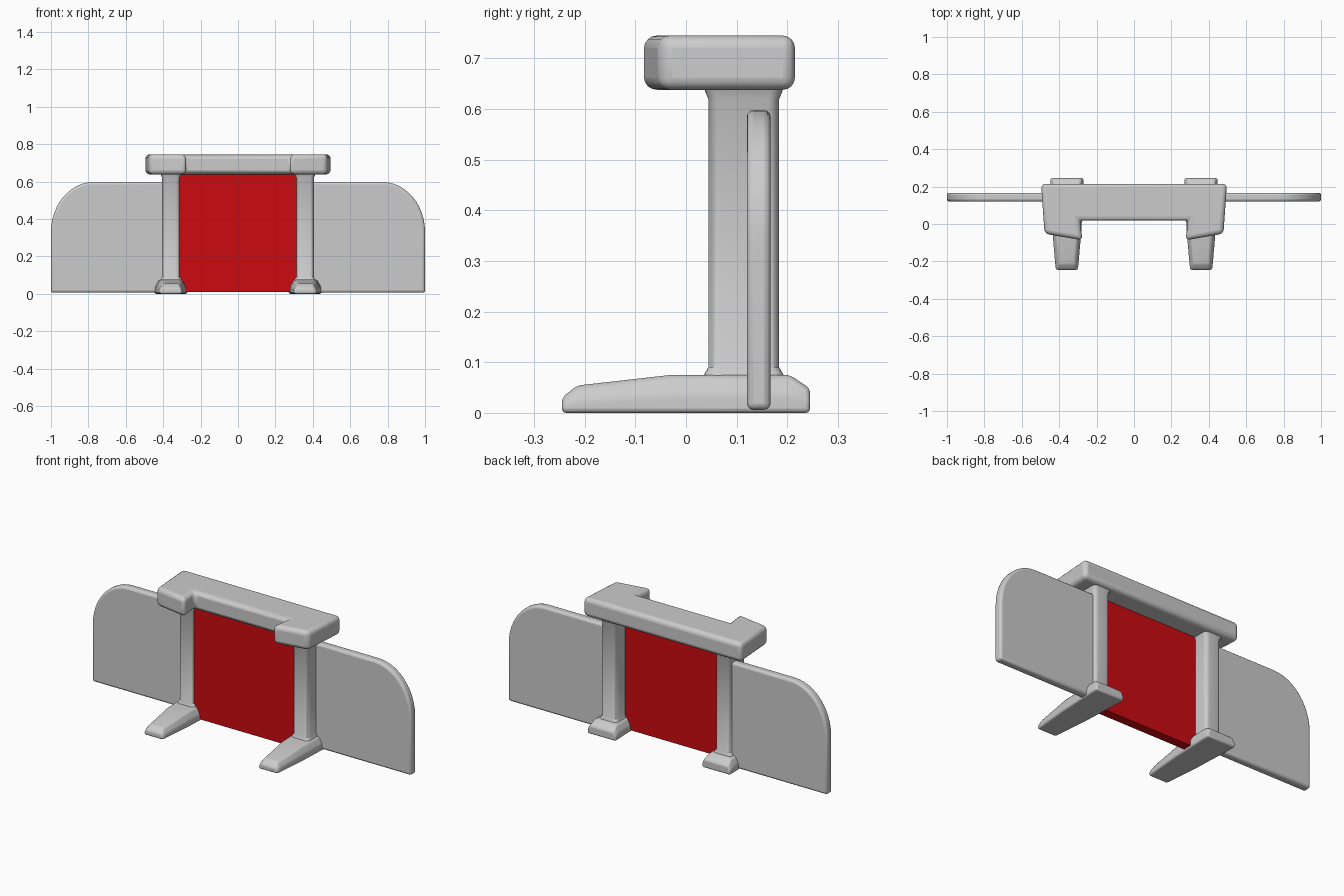
import bpy, bmesh, math

if "Cube" in bpy.data.objects:
    bpy.data.objects.remove(bpy.data.objects["Cube"])


def make_object(name, bm, bevel=0.0, segments=3, angle=30):
    bmesh.ops.recalc_face_normals(bm, faces=bm.faces)
    mesh = bpy.data.meshes.new(name)
    bm.to_mesh(mesh)
    bm.free()
    ob = bpy.data.objects.new(name, mesh)
    bpy.context.collection.objects.link(ob)
    if bevel:
        mod = ob.modifiers.new("Bevel", 'BEVEL')
        mod.width = bevel
        mod.segments = segments
        mod.limit_method = 'ANGLE'
        mod.angle_limit = math.radians(angle)
    bpy.ops.object.select_all(action='DESELECT')
    bpy.context.view_layer.objects.active = ob
    ob.select_set(True)
    bpy.ops.object.shade_smooth_by_angle(angle=math.radians(35))
    return ob


def loft(name, rings, **kw):
    """Skin a list of equal-length point rings and cap both ends."""
    bm = bmesh.new()
    loops = [[bm.verts.new(p) for p in ring] for ring in rings]
    n = len(loops[0])
    for a, b in zip(loops, loops[1:]):
        for i in range(n):
            j = (i + 1) % n
            bm.faces.new((a[i], a[j], b[j], b[i]))
    bm.faces.new(loops[0])
    bm.faces.new(loops[-1])
    return make_object(name, bm, **kw)


def rounded_rect(cx, cy, hx, hy, r, z, steps=5):
    ring = []
    for k, (sx, sy) in enumerate([(1, 1), (-1, 1), (-1, -1), (1, -1)]):
        for i in range(steps + 1):
            a = math.pi / 2 * (k + i / steps)
            ring.append((cx + sx * (hx - r) + r * math.cos(a),
                         cy + sy * (hy - r) + r * math.sin(a), z))
    return ring


for side, s in (("left", -1), ("right", 1)):
    # Side wing with a rounded outer top corner
    outline = [(0.36, 0.006), (1.0, 0.006)]
    for i in range(13):
        a = math.pi / 2 * i / 12
        outline.append((0.77 + 0.23 * math.cos(a), 0.33 + 0.268 * math.sin(a)))
    outline.append((0.36, 0.598))
    loft(side + "_wing", [[(s * x, y, z) for x, z in outline] for y in (0.12, 0.167)],
         bevel=0.013)

    # Upright post, slightly flared where it meets foot and beam
    flare = [(0.06, 0.012), (0.076, 0.008), (0.09, 0.0), (0.62, 0.0), (0.634, 0.006), (0.66, 0.012)]
    loft(side + "_post", [rounded_rect(s * 0.358, 0.114, 0.048 + f, 0.07 + f, 0.022, z)
                          for z, f in flare])

    # Tapered foot: y, bottom half width, top half width, height
    stations = [(-0.245, 0.058, 0.050, 0.030), (-0.215, 0.062, 0.042, 0.054),
                (-0.03, 0.078, 0.058, 0.075), (0.205, 0.088, 0.066, 0.075),
                (0.245, 0.088, 0.076, 0.048)]
    loft(side + "_foot", [[(s * 0.359 - b, y, 0), (s * 0.359 + b, y, 0),
                           (s * 0.359 + b, y, h * 0.5), (s * 0.359 + t, y, h),
                           (s * 0.359 - t, y, h), (s * 0.359 - b, y, h * 0.5)]
                          for y, b, t, h in stations], bevel=0.009, angle=25)

# U-shaped top beam with forward arms
half = [(0.29, 0.02), (0.275, -0.087), (0.478, -0.052), (0.497, 0.215)]
plan = half + [(-x, y) for x, y in reversed(half)]
loft("top_beam", [[(x, y, z) for x, y in plan] for z in (0.638, 0.745)],
     bevel=0.024, segments=4)

# Red centre panel
bm = bmesh.new()
bmesh.ops.create_cube(bm, size=1)
for v in bm.verts:
    v.co = (v.co.x * 0.66, 0.08 + v.co.y * 0.05, 0.33 + v.co.z * 0.64)
panel = make_object("centre_panel", bm)
red = bpy.data.materials.new("red")
red.diffuse_color = (0.6, 0.003, 0.005, 1)
red.use_nodes = True
red.node_tree.nodes["Principled BSDF"].inputs["Base Color"].default_value = red.diffuse_color
panel.data.materials.append(red)
